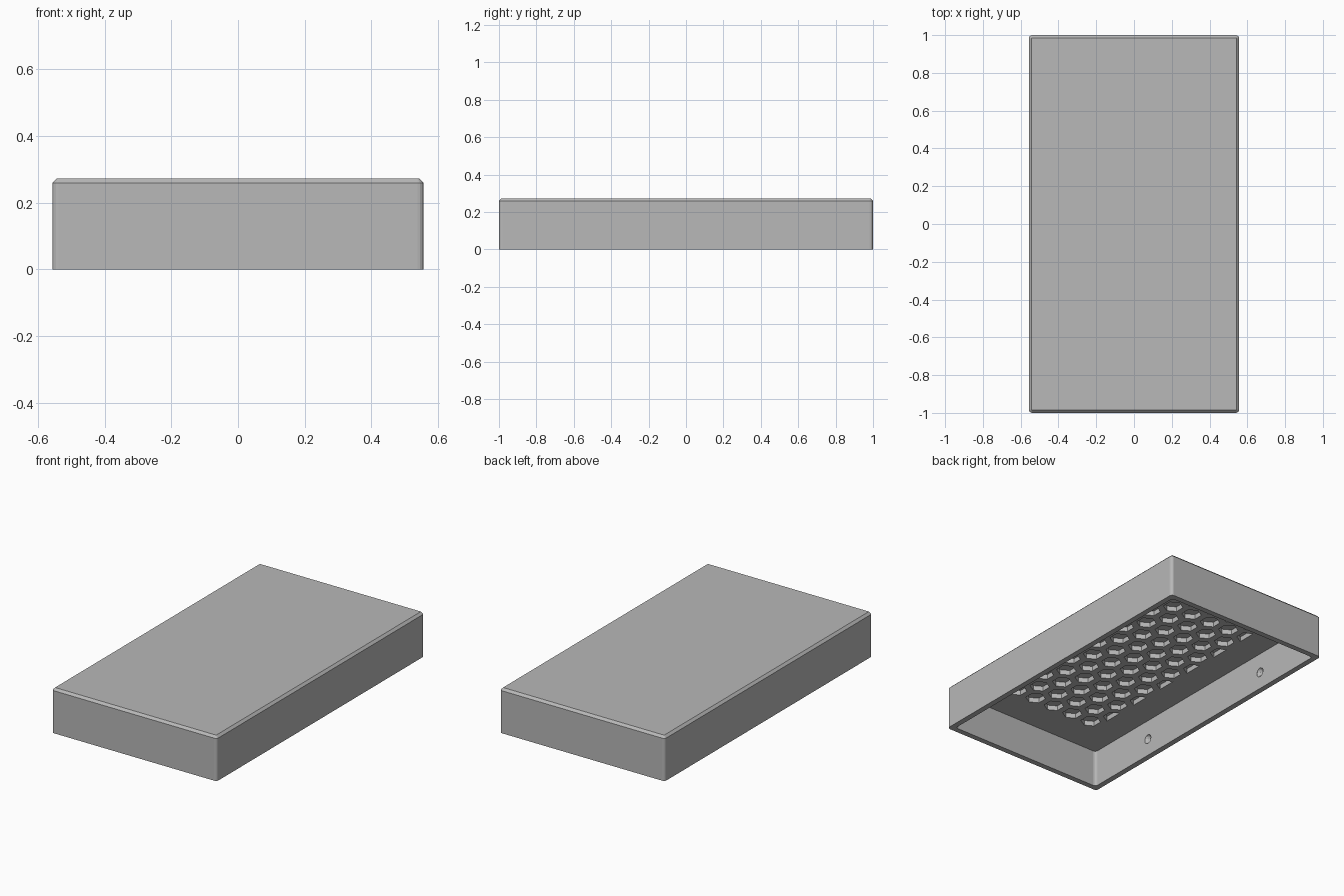
import bpy
import bmesh
import math
from mathutils import Matrix, Vector

cube = bpy.data.objects.get("Cube")
if cube:
    bpy.data.objects.remove(cube, do_unlink=True)

HALF_X, HALF_Y, HEIGHT = 0.557, 1.0, 0.273
WALL, CEILING, CHAMFER = 0.034, 0.228, 0.014
PITCH, HEX_R, HEX_DEPTH, CLIP_X = 0.1375, 0.057, 0.03, 0.345

grey = bpy.data.materials.new("plain grey")
grey.use_nodes = True
colour = (0.48, 0.48, 0.48, 1)
grey.diffuse_color = colour
grey.node_tree.nodes["Principled BSDF"].inputs["Base Color"].default_value = colour


def make_object(name, bm):
    bmesh.ops.recalc_face_normals(bm, faces=bm.faces[:])
    mesh = bpy.data.meshes.new(name)
    bm.to_mesh(mesh)
    bm.free()
    mesh.materials.append(grey)
    obj = bpy.data.objects.new(name, mesh)
    bpy.context.scene.collection.objects.link(obj)
    return obj


def rounded_ring(bm, inset, z, radius, steps=4):
    """Rectangle with rounded corners, counter-clockwise."""
    verts = []
    for corner, (sx, sy) in enumerate([(1, 1), (-1, 1), (-1, -1), (1, -1)]):
        cx = sx * (HALF_X - inset - radius)
        cy = sy * (HALF_Y - inset - radius)
        for i in range(steps + 1):
            a = math.pi / 2 * (corner + i / steps)
            verts.append(bm.verts.new((cx + radius * math.cos(a),
                                       cy + radius * math.sin(a), z)))
    return verts


def skin(bm, rings, cap_start=True):
    """Join successive rings and cap the ends."""
    for a, b in zip(rings, rings[1:]):
        for i in range(len(a)):
            j = (i + 1) % len(a)
            bm.faces.new((a[i], a[j], b[j], b[i]))
    if cap_start:
        bm.faces.new(rings[0])
    bm.faces.new(rings[-1])


def cut(target, cutter):
    mod = target.modifiers.new("cut", 'BOOLEAN')
    mod.operation = 'DIFFERENCE'
    mod.solver = 'EXACT'
    mod.object = cutter
    bpy.context.view_layer.objects.active = target
    bpy.ops.object.modifier_apply(modifier=mod.name)
    bpy.data.objects.remove(cutter, do_unlink=True)


# Hollow lid: ceiling, inner wall, rim, outer wall, top chamfer and top
bm = bmesh.new()
skin(bm, [rounded_ring(bm, WALL, CEILING, 0.018),
          rounded_ring(bm, WALL, 0, 0.018),
          rounded_ring(bm, 0, 0, 0.018),
          rounded_ring(bm, 0, HEIGHT - CHAMFER, 0.018),
          rounded_ring(bm, CHAMFER, HEIGHT, 0.006)])
lid = make_object("lid", bm)

# Honeycomb pockets in the ceiling, clipped along both long sides
bm = bmesh.new()
for row in range(-6, 7):
    shift = PITCH / 2 if row % 2 else 0
    for col in range(-3, 3 if row % 2 else 4):
        x, y = col * PITCH + shift, row * PITCH * math.sqrt(3) / 2
        if abs(x) > CLIP_X:
            continue
        rings = []
        for z in (CEILING - 0.02, CEILING + HEX_DEPTH):
            rings.append([bm.verts.new((x + HEX_R * math.cos(a), y + HEX_R * math.sin(a), z))
                          for a in (math.pi / 6 + k * math.pi / 3 for k in range(6))])
        skin(bm, rings)
for side in (-1, 1):
    bmesh.ops.bisect_plane(bm, geom=bm.verts[:] + bm.edges[:] + bm.faces[:],
                           plane_co=Vector((side * CLIP_X, 0, 0)),
                           plane_no=Vector((side, 0, 0)), clear_outer=True)
bmesh.ops.holes_fill(bm, edges=[e for e in bm.edges if e.is_boundary], sides=0)
cut(lid, make_object("pocket_cutter", bm))

# Small round dimples inside the long walls
bm = bmesh.new()
for sx in (-1, 1):
    for sy in (-1, 1):
        place = Matrix.Translation((sx * (HALF_X - WALL - 0.01), sy * 0.5, 0.107))
        bmesh.ops.create_uvsphere(bm, u_segments=12, v_segments=8, radius=0.03, matrix=place)
cut(lid, make_object("dimple_cutter", bm))
